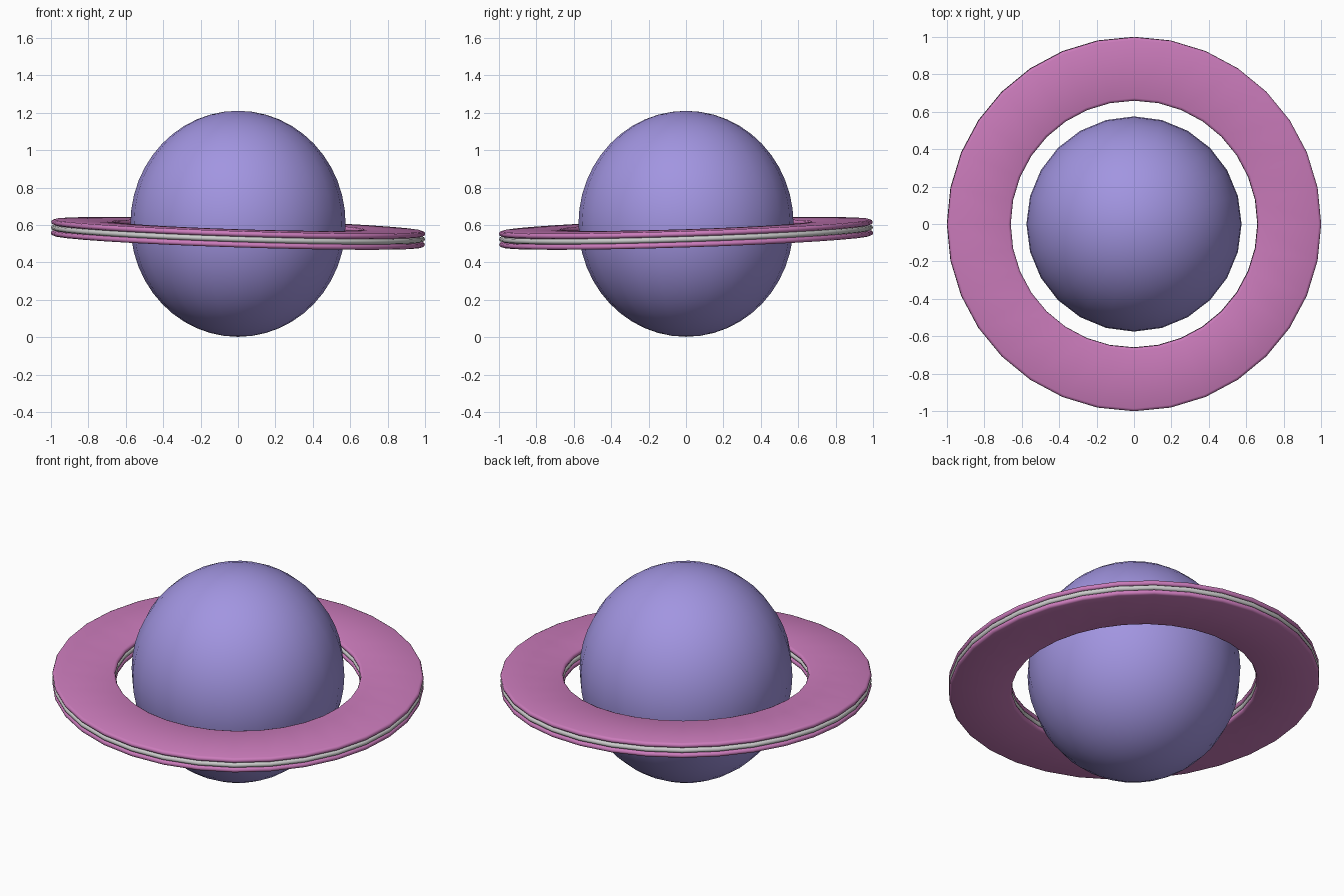
import bpy, math
from mathutils import Matrix, Vector

if "Cube" in bpy.data.objects:
    bpy.data.objects.remove(bpy.data.objects["Cube"])


def material(name, color):
    m = bpy.data.materials.new(name)
    m.diffuse_color = (*color, 1)
    m.use_nodes = True
    m.node_tree.nodes["Principled BSDF"].inputs["Base Color"].default_value = m.diffuse_color
    return m


purple = material("purple", (0.36, 0.30, 0.75))
pink = material("pink", (0.60, 0.20, 0.50))

# Planet: slightly tall smooth ball
bpy.ops.mesh.primitive_uv_sphere_add(segments=24, ring_count=24, radius=1,
                                     location=(0, 0, 0.606))
planet = bpy.context.object
planet.name = "planet"
planet.scale = (0.575, 0.575, 0.604)
bpy.ops.object.transform_apply(location=False, rotation=False, scale=True)
bpy.ops.object.shade_smooth()
planet.data.materials.append(purple)

# Shared tilt of the ring stack: lowest at front right
SLOPE = 0.032
tilt = Vector((0, 0, 1)).rotation_difference(Vector((SLOPE, -SLOPE, 1))).to_matrix().to_4x4()
stack = Matrix.Translation((0, 0, 0.555)) @ tilt


def ring(name, offset, mat=None, outer=1.0, inner=0.66, half=0.0145, sides=32):
    # Flat washer with rounded rims, swept from a small profile
    arc = [math.radians(a) for a in (-90, -45, 0, 45, 90)]
    profile = [(outer - half + half * math.cos(a), half * math.sin(a)) for a in arc]
    profile += [(inner + half - half * math.cos(a), half * math.sin(a)) for a in reversed(arc)]
    n = len(profile)
    verts, faces = [], []
    for i in range(sides):
        t = 2 * math.pi * i / sides
        verts += [(r * math.cos(t), r * math.sin(t), z) for r, z in profile]
        j = (i + 1) % sides
        faces += [(i * n + k, j * n + k, j * n + (k + 1) % n, i * n + (k + 1) % n)
                  for k in range(n)]
    mesh = bpy.data.meshes.new(name)
    mesh.from_pydata(verts, [], faces)
    obj = bpy.data.objects.new(name, mesh)
    bpy.context.collection.objects.link(obj)
    obj.matrix_world = stack @ Matrix.Translation((0, 0, offset))
    if mat:
        mesh.materials.append(mat)
    bpy.ops.object.select_all(action='DESELECT')
    obj.select_set(True)
    bpy.context.view_layer.objects.active = obj
    bpy.ops.object.shade_smooth_by_angle(angle=math.radians(50))


# Ring stack: pink, grey, pink
ring("lower_ring", -0.029, pink)
ring("middle_ring", 0)
ring("upper_ring", 0.029, pink)
